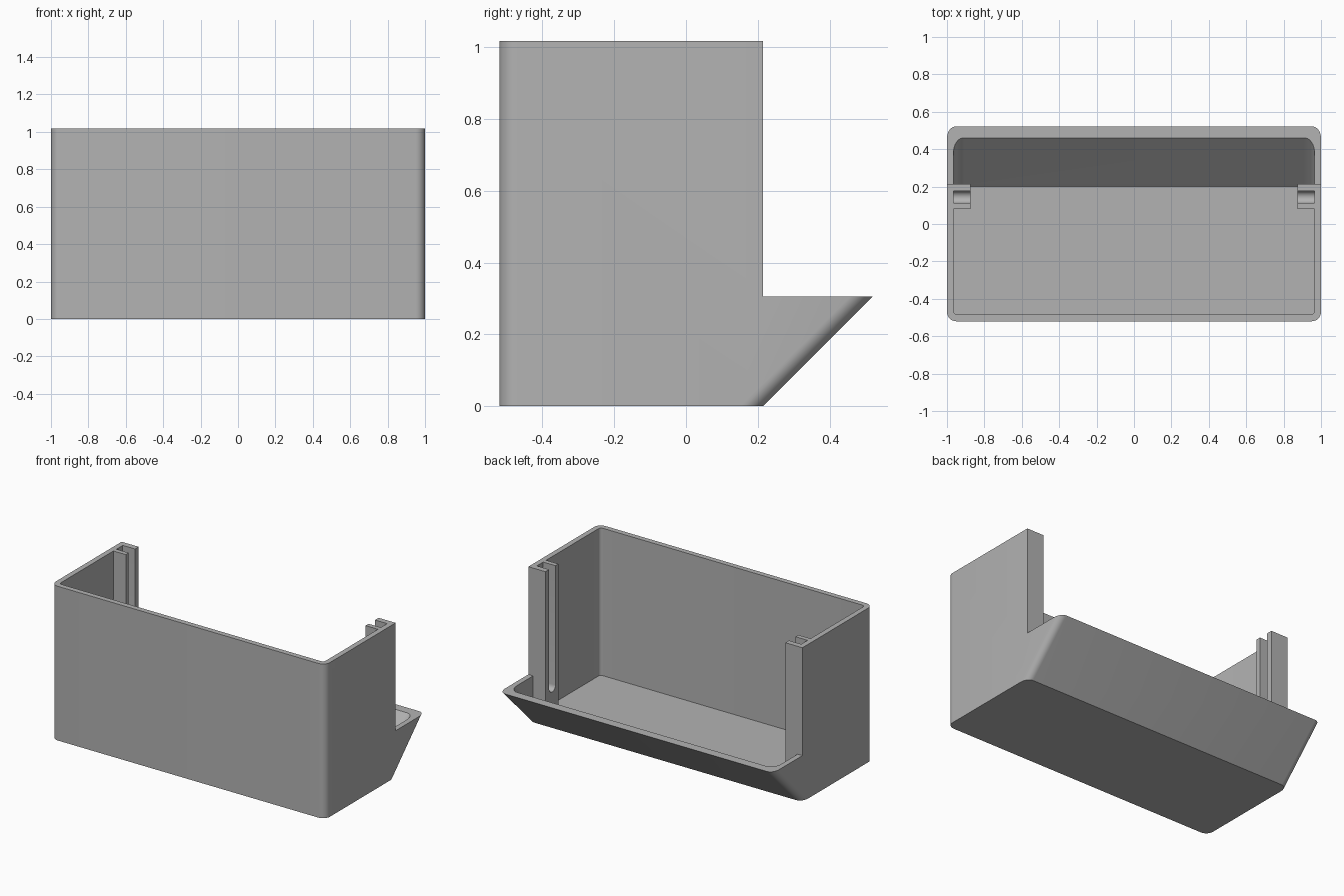
import bpy
import bmesh
from math import sin, cos, pi

cube = bpy.data.objects.get("Cube")
if cube:
    bpy.data.objects.remove(cube, do_unlink=True)

HEIGHT, RIM, BACK = 1.017, 0.306, 0.215

grey = bpy.data.materials.new("light grey")
grey.use_nodes = True
grey.diffuse_color = (0.45, 0.45, 0.45, 1)
grey.node_tree.nodes["Principled BSDF"].inputs["Base Color"].default_value = (0.45, 0.45, 0.45, 1)


def loft(name, bottom, top):
    """Solid between two matching loops of points."""
    bm = bmesh.new()
    a = [bm.verts.new(p) for p in bottom]
    b = [bm.verts.new(p) for p in top]
    n = len(a)
    bm.faces.new(a[::-1])
    bm.faces.new(b)
    for i in range(n):
        j = (i + 1) % n
        bm.faces.new((a[i], a[j], b[j], b[i]))
    bmesh.ops.recalc_face_normals(bm, faces=bm.faces)
    mesh = bpy.data.meshes.new(name)
    bm.to_mesh(mesh)
    bm.free()
    mesh.materials.append(grey)
    obj = bpy.data.objects.new(name, mesh)
    bpy.context.collection.objects.link(obj)
    return obj


def rounded_loop(z, half_x, front, back, r_front, r_back):
    """Rounded rectangle; the back corners are stretched by the 45 degree slope."""
    corners = [(1, back, r_back, r_back * 1.41, 0), (-1, back, r_back, r_back * 1.41, 1),
               (-1, front, r_front, r_front, 2), (1, front, r_front, r_front, 3)]
    pts = []
    for sx, y, rx, ry, quarter in corners:
        cy = y - ry if quarter < 2 else y + ry
        for k in range(9):
            t = (quarter + k / 8) * pi / 2
            pts.append((sx * (half_x - rx) + rx * cos(t), cy + ry * sin(t), z))
    return pts


def block(name, x0, x1, y0, y1, z0, z1):
    ring = [(x0, y0), (x1, y0), (x1, y1), (x0, y1)]
    return loft(name, [(x, y, z0) for x, y in ring], [(x, y, z1) for x, y in ring])


def combine(obj, tool, operation):
    mod = obj.modifiers.new(operation, "BOOLEAN")
    mod.operation, mod.solver, mod.object = operation, "EXACT", tool
    bpy.context.view_layer.objects.active = obj
    bpy.ops.object.modifier_apply(modifier=mod.name)
    bpy.data.objects.remove(tool, do_unlink=True)


def sloped_solid(name, z0, z1, half_x, front, back_at_zero, r_front, r_back):
    return loft(name, *[rounded_loop(z, half_x, front, back_at_zero + z, r_front, r_back)
                        for z in (z0, z1)])


# Outer body with sloping back, and the cavity inside it
bin_body = sloped_solid("open_bin", 0, HEIGHT, 1, -0.52, BACK, 0.05, 0.045)
cavity = sloped_solid("cavity", 0.045, 1.2, 0.965, -0.485, 0.155, 0.02, 0.055)

# Rail posts are left standing by removing them from the cavity
for s in (-1, 1):
    x0, x1 = sorted((s * 0.875, s * 1.1))
    combine(cavity, block("post", x0, x1, 0.08, BACK, -0.1, 1.3), "DIFFERENCE")
combine(bin_body, cavity, "DIFFERENCE")

# Open back above the rim
combine(bin_body, block("notch", -1.2, 1.2, BACK, 1.6, RIM, 1.5), "DIFFERENCE")

# Round-ended slots down the rails
slot_mid, slot_r, slot_z = 0.144, 0.033, 0.23
profile = [(slot_mid + slot_r * cos(pi + pi * k / 10), slot_z + slot_r * sin(pi + pi * k / 10))
           for k in range(11)]
profile += [(slot_mid + slot_r, 1.3), (slot_mid - slot_r, 1.3)]
for s in (-1, 1):
    slot = loft("slot", [(s * 0.8, y, z) for y, z in profile],
                [(s * 0.965, y, z) for y, z in profile])
    combine(bin_body, slot, "DIFFERENCE")

bpy.ops.object.select_all(action="DESELECT")
bin_body.select_set(True)
bpy.context.view_layer.objects.active = bin_body
bpy.ops.object.shade_smooth_by_angle(angle=pi / 6)
